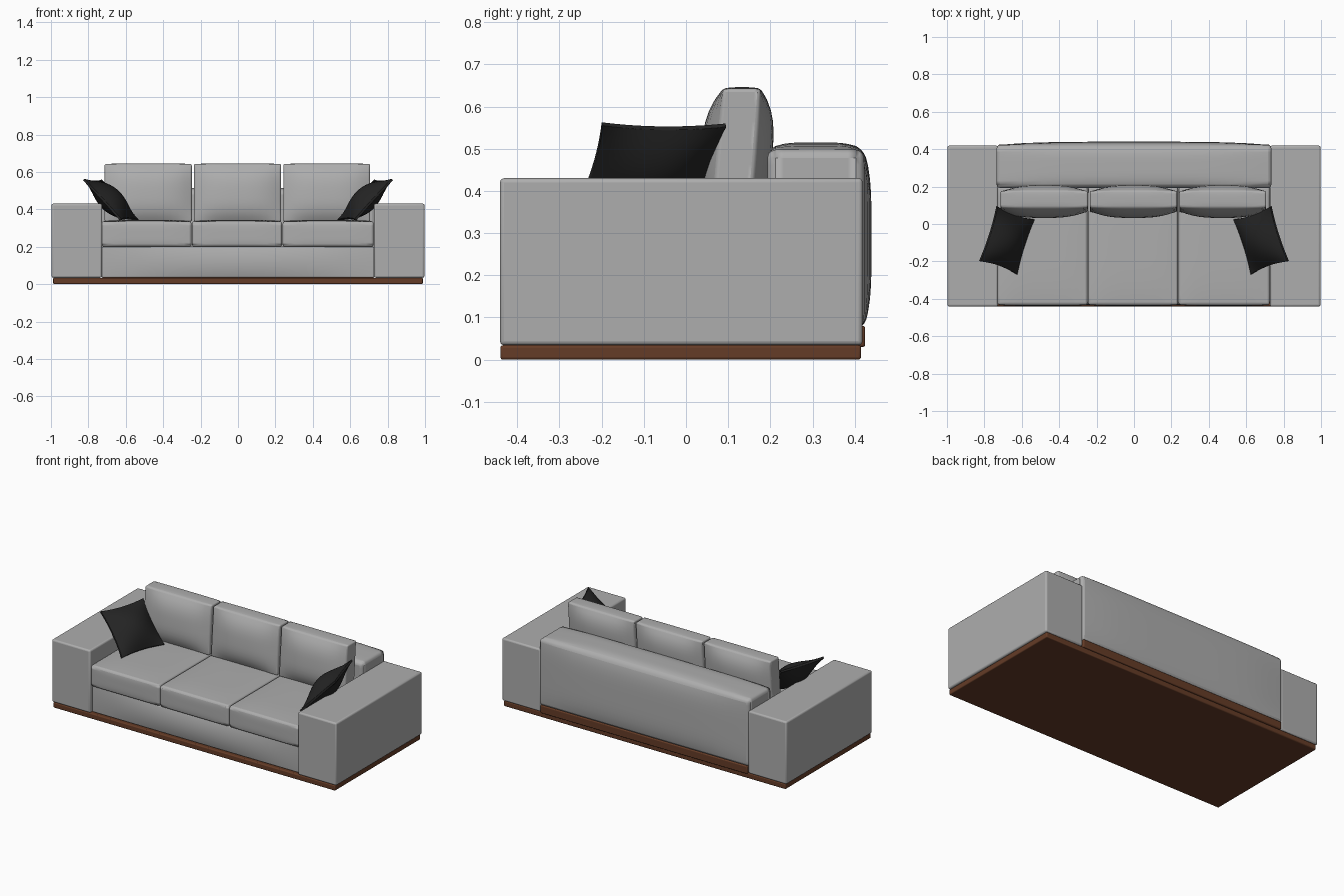
import bpy, bmesh, math
from mathutils import Vector, Matrix

if "Cube" in bpy.data.objects:
    bpy.data.objects.remove(bpy.data.objects["Cube"])


def material(name, rgb):
    m = bpy.data.materials.new(name)
    m.diffuse_color = (*rgb, 1)
    m.use_nodes = True
    m.node_tree.nodes["Principled BSDF"].inputs["Base Color"].default_value = m.diffuse_color
    return m


FABRIC = material("grey fabric", (0.42, 0.42, 0.42))
WOOD = material("brown wood", (0.13, 0.045, 0.02))
BLACK = material("black fabric", (0.018, 0.018, 0.018))


def soft_box(name, lo, hi, mat, bevel=0.008, puff=None, power=2, pinch=0,
             tilt=0, matrix=None, cuts=11):
    """Box between two corners; puff maps (axis, sign) to how far that side bulges."""
    lo, hi = Vector(lo), Vector(hi)
    mid, half = (lo + hi) / 2, (hi - lo) / 2
    bm = bmesh.new()
    bmesh.ops.create_cube(bm, size=2)
    if puff:
        bmesh.ops.subdivide_edges(bm, edges=bm.edges[:], cuts=cuts, use_grid_fill=True)
    for v in bm.verts:
        c = v.co.copy()
        p = Vector([c[i] * half[i] for i in range(3)])
        for (axis, sign), amount in (puff or {}).items():
            if c[axis] * sign > 0:
                a, b = [c[i] for i in range(3) if i != axis]
                p[axis] += c[axis] * amount * (1 - abs(a) ** power) * (1 - abs(b) ** power)
        # pinched sides leave pointed pillow corners
        p.x *= 1 - pinch * (1 - c.y ** 2)
        p.y *= 1 - pinch * (1 - c.x ** 2)
        p.y += tilt * p.z
        v.co = p + mid
    if matrix:
        bm.transform(matrix)
    bmesh.ops.recalc_face_normals(bm, faces=bm.faces[:])
    mesh = bpy.data.meshes.new(name)
    bm.to_mesh(mesh)
    bm.free()
    mesh.materials.append(mat)
    ob = bpy.data.objects.new(name, mesh)
    bpy.context.collection.objects.link(ob)
    mod = ob.modifiers.new("soft edges", 'BEVEL')
    mod.width = bevel
    mod.segments = 3
    mod.limit_method = 'ANGLE'
    mod.angle_limit = math.radians(40)
    for f in mesh.polygons:
        f.use_smooth = True
    return ob


# wooden plinth and the strip under the backrest
soft_box("base", (-0.988, -0.44, 0), (0.988, 0.415, 0.034), WOOD, 0.006)
soft_box("back_strip", (-0.725, 0.2, 0.03), (0.725, 0.425, 0.08), WOOD, 0.006)

# arms
for side, x0, x1 in (("left", -0.997, -0.727), ("right", 0.727, 0.997)):
    soft_box(side + "_arm", (x0, -0.441, 0.034), (x1, 0.419, 0.43), FABRIC, 0.01)

# seat frame with a gently bulging front
soft_box("seat_frame", (-0.728, -0.42, 0.035), (0.728, 0.21, 0.2), FABRIC, 0.006,
         {(1, -1): 0.014})

# backrest
soft_box("backrest", (-0.735, 0.193, 0.075), (0.735, 0.422, 0.497), FABRIC, 0.02,
         {(1, 1): 0.018, (2, 1): 0.018}, power=4)

# seat and back cushions
seat_x = (-0.731, -0.247, 0.237, 0.727)
back_x = ((-0.713, -0.247), (-0.235, 0.23), (0.242, 0.706))
for i in range(3):
    soft_box(f"seat_cushion_{i + 1}", (seat_x[i] + 0.002, -0.432, 0.2),
             (seat_x[i + 1] - 0.002, 0.2, 0.335), FABRIC, 0.012,
             {(2, 1): 0.008, (1, -1): 0.006}, power=4)
    soft_box(f"back_cushion_{i + 1}", (back_x[i][0], 0.075, 0.335),
             (back_x[i][1], 0.165, 0.642), FABRIC, 0.016,
             {(1, -1): 0.04, (1, 1): 0.04, (2, 1): 0.004}, power=3, tilt=0.08)

# leaning throw pillows, mirrored across x
u = Vector((0.09, -0.285, 0.003)).normalized()
v = Vector((0.19, 0.067, 0.207)).normalized()
n = u.cross(v).normalized()
lean = Matrix((u, v, n)).transposed().to_4x4()
place = Matrix.Translation((0.68, -0.087, 0.45)) @ lean
for side, sx in (("right", 1), ("left", -1)):
    soft_box(side + "_throw_pillow", (-0.154, -0.15, -0.006), (0.154, 0.15, 0.006), BLACK,
             0.003, {(2, -1): 0.056, (2, 1): 0.056}, pinch=0.08,
             matrix=Matrix.Diagonal((sx, 1, 1, 1)) @ place)

# smooth shading with crisp edges
for ob in bpy.context.collection.objects:
    ob.select_set(True)
    bpy.context.view_layer.objects.active = ob
bpy.ops.object.shade_smooth_by_angle(angle=math.radians(40))
